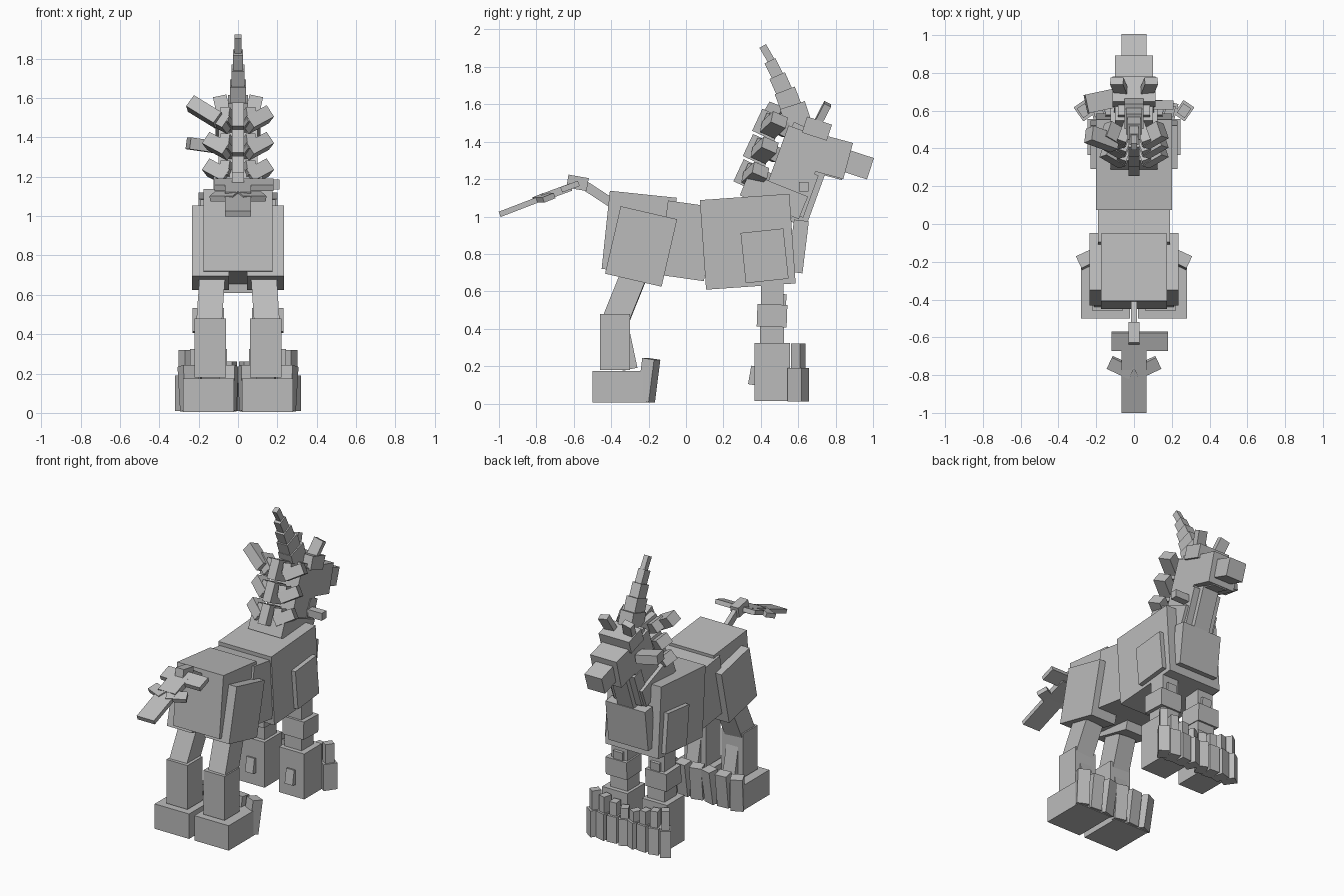
import bpy
import bmesh
from math import radians
from mathutils import Euler, Matrix, Vector

cube = bpy.data.objects.get("Cube")
if cube:
    bpy.data.objects.remove(cube, do_unlink=True)

grey = bpy.data.materials.new("plain grey")
grey.use_nodes = True
grey.diffuse_color = (.5, .5, .5, 1)
shader = grey.node_tree.nodes["Principled BSDF"]
shader.inputs["Base Color"].default_value = grey.diffuse_color


def box(name, *, x=0, y, z, width, depth, height, tilt=0, roll=0, yaw=0):
    """Flat-sided block; tilt turns about x, roll about y, yaw about z."""
    shape = bmesh.new()
    bmesh.ops.create_cube(shape, size=1)
    bmesh.ops.scale(shape, vec=Vector((width, depth, height)), verts=shape.verts)
    turn = Euler((radians(tilt), radians(roll), radians(yaw)))
    place = Matrix.Translation((x, y, z)) @ turn.to_matrix().to_4x4()
    bmesh.ops.transform(shape, matrix=place, verts=shape.verts)
    mesh = bpy.data.meshes.new(name)
    shape.to_mesh(mesh)
    shape.free()
    mesh.materials.append(grey)
    bpy.context.collection.objects.link(bpy.data.objects.new(name, mesh))


def pair(name, *, x, roll=0, yaw=0, **shape):
    """Left block and its mirrored right twin."""
    for side, sign in (("left", 1), ("right", -1)):
        box(f"{side}_{name}", x=sign * x, roll=sign * roll, yaw=sign * yaw, **shape)


# Trunk
box("rump", y=-.25, z=.91, width=.35, depth=.36, height=.42, tilt=-6)
box("belly", y=0, z=.87, width=.38, depth=.25, height=.4, tilt=-8)
box("chest", y=.33, z=.865, width=.4, depth=.48, height=.48, tilt=4)
box("breast_plate", y=.6, z=.84, width=.3, depth=.08, height=.28, tilt=-7)
pair("haunch", x=.14, y=-.24, z=.84, width=.19, depth=.31, height=.37, tilt=-13)
pair("shoulder", x=.16, y=.42, z=.79, width=.14, depth=.23, height=.27, tilt=6)

# Hind legs
pair("thigh", x=.14, y=-.33, z=.56, width=.13, depth=.14, height=.24, tilt=-22, roll=-4)
pair("shank", x=.14, y=-.38, z=.33, width=.16, depth=.16, height=.3)
pair("hock", x=.14, y=-.33, z=.33, width=.09, depth=.08, height=.3, tilt=12)
pair("hind_hoof", x=.15, y=-.35, z=.09, width=.26, depth=.3, height=.17)
for toe in range(3):
    pair("hind_toe", x=.05 + toe / 10, y=-.2, z=.125, width=.08, depth=.07,
         height=.23, tilt=-8, yaw=15 - 20 * toe)

# Fore legs
pair("fore_leg", x=.14, y=.46, z=.6, width=.12, depth=.12, height=.2)
pair("knee", x=.15, y=.46, z=.47, width=.16, depth=.16, height=.12, tilt=-2)
pair("knee_cap", x=.14, y=.52, z=.54, width=.07, depth=.03, height=.09, tilt=-5)
pair("pastern", x=.14, y=.46, z=.36, width=.13, depth=.13, height=.12)
pair("fore_hoof", x=.15, y=.46, z=.17, width=.19, depth=.19, height=.31)
pair("spur", x=.15, y=.36, z=.15, width=.06, depth=.04, height=.1, tilt=-10)

# Fore toes fan outward, each with a slimmer upper joint
for toe in range(4):
    fan = dict(x=.04 + .075 * toe, y=.6, yaw=25 - 20 * toe)
    pair("toe", z=.1, width=.07, depth=.09, height=.18, **fan)
    pair("toe_joint", z=.18 + toe / 50, width=.05, depth=.06, height=.16, **fan)

# Neck and head
box("neck_base", y=.47, z=1.11, width=.25, depth=.34, height=.13, tilt=-22)
box("neck", y=.59, z=1.28, width=.2, depth=.22, height=.36, tilt=-20)
box("throat", y=.65, z=1.1, width=.12, depth=.09, height=.3, tilt=-20)
pair("throat_cord", x=.08, y=.63, z=1.12, width=.05, depth=.08, height=.24, tilt=-20)
box("neck_knot", x=.15, y=.63, z=1.16, width=.12, depth=.05, height=.05)
box("skull", y=.62, z=1.42, width=.17, depth=.15, height=.12, tilt=-25)
box("brow", y=.7, z=1.47, width=.23, depth=.14, height=.09, tilt=-18)
box("head", y=.78, z=1.32, width=.2, depth=.18, height=.2, tilt=-15)
box("snout", y=.91, z=1.28, width=.13, depth=.16, height=.12, tilt=-18)
box("jaw", y=.78, z=1.23, width=.1, depth=.12, height=.04, tilt=-15)
pair("ear", x=.08, y=.73, z=1.55, width=.07, depth=.04, height=.12, tilt=-27, roll=12)
box("cheek_lock", x=-.18, y=.65, z=1.36, width=.15, depth=.1, height=.06, yaw=12, roll=8)

# Horn segments shrink and lean back toward the tip
for step in range(5):
    box("horn_segment", y=.6 - step / 25, z=1.5 + .09 * step, width=.1 - step / 60,
        depth=.14 - step / 40, height=.2 - step / 50, tilt=18 + 3 * step)

# Mane: three tiers of spreading locks
for tier in range(3):
    y, z = .34 + tier / 20, 1.22 + .135 * tier
    box("mane_ridge", y=y, z=z, width=.06, depth=.13, height=.13, tilt=-25)
    pair("mane_inner_lock", x=.05, y=y + .04, z=z, width=.05, depth=.13, height=.08,
         tilt=-25, yaw=20)
    pair("mane_lock", x=.1, y=y + .03, z=z, width=.13, depth=.09, height=.07,
         tilt=-25, roll=-25, yaw=30)
box("long_mane_lock", x=-.17, y=.45, z=1.53, width=.17, depth=.08, height=.07,
    tilt=-25, roll=30, yaw=-20)

# Tail
box("tail_root", y=-.47, z=1.12, width=.03, depth=.17, height=.05, tilt=-33)
box("tail_bend", y=-.58, z=1.18, width=.06, depth=.11, height=.07, tilt=-10)
box("tail_band", x=.03, y=-.62, z=1.16, width=.3, depth=.1, height=.03, tilt=20)
box("tail_middle", y=-.69, z=1.13, width=.13, depth=.16, height=.04, tilt=20)
pair("tail_tuft", x=.07, y=-.76, z=1.1, width=.13, depth=.07, height=.03, tilt=20, yaw=25)
box("tail_tip", y=-.87, z=1.06, width=.13, depth=.27, height=.03, tilt=21)
